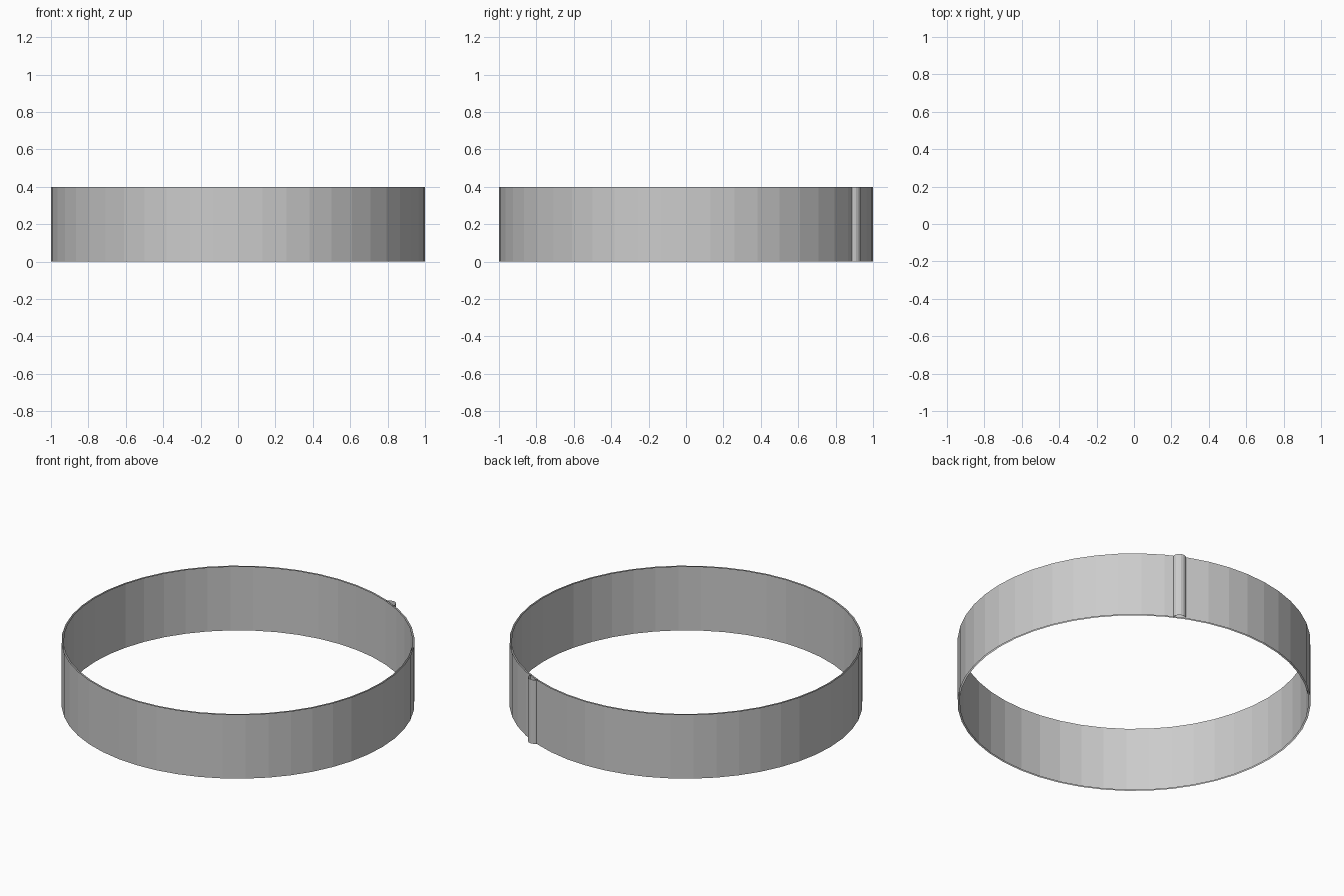
import bpy, bmesh
from math import cos, sin, pi, radians

if "Cube" in bpy.data.objects:
    bpy.data.objects.remove(bpy.data.objects["Cube"])

HEIGHT = 0.4


def wall(name, profiles):
    """Extrude flat outlines (points, closed) straight up into open-ended walls."""
    bm = bmesh.new()
    for pts, closed in profiles:
        low = [bm.verts.new((x, y, 0)) for x, y in pts]
        top = [bm.verts.new((x, y, HEIGHT)) for x, y in pts]
        n = len(pts)
        for i in range(n if closed else n - 1):
            j = (i + 1) % n
            bm.faces.new((low[i], low[j], top[j], top[i]))
    mesh = bpy.data.meshes.new(name)
    bm.to_mesh(mesh)
    bm.free()
    obj = bpy.data.objects.new(name, mesh)
    bpy.context.collection.objects.link(obj)
    return obj


def circle(r, n=48, direction=1):
    return [(r * cos(direction * 2 * pi * i / n), r * sin(direction * 2 * pi * i / n))
            for i in range(n)]


# thin band: outer skin facing out, inner skin facing in, rims left open
wall("band", [(circle(1.0), True), (circle(0.99, direction=-1), True)])

# half-round seam rib on the outside of the band, back right
angle, rib_r, seat = radians(65), 0.038, 0.99
cx, cy = seat * cos(angle), seat * sin(angle)
arc = [(cx + rib_r * cos(angle - pi / 2 + pi * i / 8),
        cy + rib_r * sin(angle - pi / 2 + pi * i / 8)) for i in range(9)]
wall("seam_rib", [(arc, False)])
